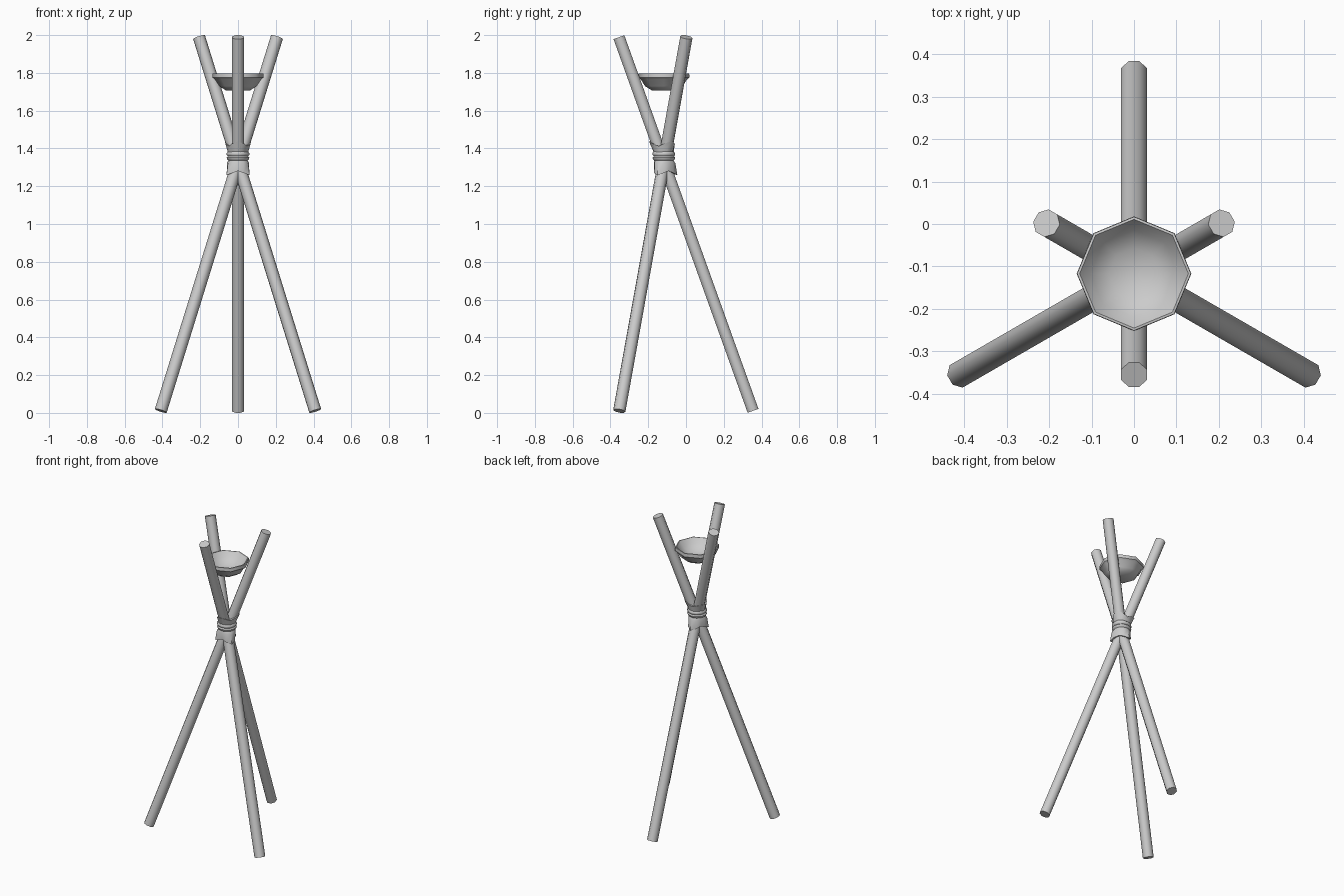
import bpy, bmesh, math
from mathutils import Vector

if "Cube" in bpy.data.objects:
    bpy.data.objects.remove(bpy.data.objects["Cube"])

CY = -0.117  # y of the axis where the poles cross


def finish(name, bm, angle):
    bmesh.ops.recalc_face_normals(bm, faces=bm.faces)
    me = bpy.data.meshes.new(name)
    bm.to_mesh(me)
    bm.free()
    ob = bpy.data.objects.new(name, me)
    bpy.context.collection.objects.link(ob)
    bpy.ops.object.select_all(action='DESELECT')
    ob.select_set(True)
    bpy.context.view_layer.objects.active = ob
    bpy.ops.object.shade_smooth_by_angle(angle=math.radians(angle))
    return ob


def bridge(bm, rings):
    for a, b in zip(rings, rings[1:]):
        n = len(a)
        for i in range(n):
            j = (i + 1) % n
            bm.faces.new((a[i], a[j], b[j], b[i]))


def polar(r, a, z):
    return Vector((r * math.cos(a), CY + r * math.sin(a), z))


# three leaning octagonal poles, turned about the crossing axis
for k in range(3):
    a = math.radians(90 + 120 * k)
    foot, top = polar(0.472, a, 0.011), polar(-0.238, a, 1.989)
    d = (top - foot).normalized()
    side = Vector((-math.sin(a), math.cos(a), 0))
    up = d.cross(side)
    bm = bmesh.new()
    rings = []
    for p in (foot, top):
        rings.append([bm.verts.new(p + 0.033 * (side * math.cos(t) + up * math.sin(t)))
                      for t in [math.pi / 8 + i * math.pi / 4 for i in range(8)]])
    bridge(bm, rings)
    for r in rings:
        bm.faces.new(r)
    finish(f"pole_{k + 1}", bm, 50)

# cloth binding: flares toward the poles above and below, pinched by rope turns
# each row: z, mean radius, lobe strength (+ below the crossing, - above)
bands = [(1.275, 0.035, 0.010), (1.270, 0.060, 0.011), (1.325, 0.057, 0.004),
         (1.337, 0.051, 0.0), (1.343, 0.058, 0.0), (1.352, 0.060, 0.0),
         (1.359, 0.053, 0.0), (1.366, 0.060, 0.0), (1.376, 0.060, 0.0),
         (1.383, 0.054, -0.002), (1.425, 0.067, -0.012), (1.420, 0.040, -0.012)]
bm = bmesh.new()
rings = []
for z, r, lobe in bands:
    ring = []
    for i in range(12):
        t = i * math.pi / 6 + math.pi / 2
        c = math.cos(3 * (t - math.pi / 2))
        ring.append(bm.verts.new(polar(r + lobe * c, t, z - abs(lobe) * c)))
    rings.append(ring)
bridge(bm, rings)
bm.faces.new(rings[0])
bm.faces.new(rings[-1])
finish("binding", bm, 50)

# eight-sided bowl resting between the pole tops
profile = [(0.065, 1.708), (0.100, 1.730), (0.122, 1.765), (0.135, 1.775),
           (0.134, 1.797), (0.128, 1.798), (0.103, 1.765), (0.060, 1.733)]
bm = bmesh.new()
rings = [[bm.verts.new(polar(r, i * math.pi / 4, z)) for i in range(8)] for r, z in profile]
bridge(bm, rings)
bm.faces.new(rings[0])
bm.faces.new(rings[-1])
finish("bowl", bm, 50)
